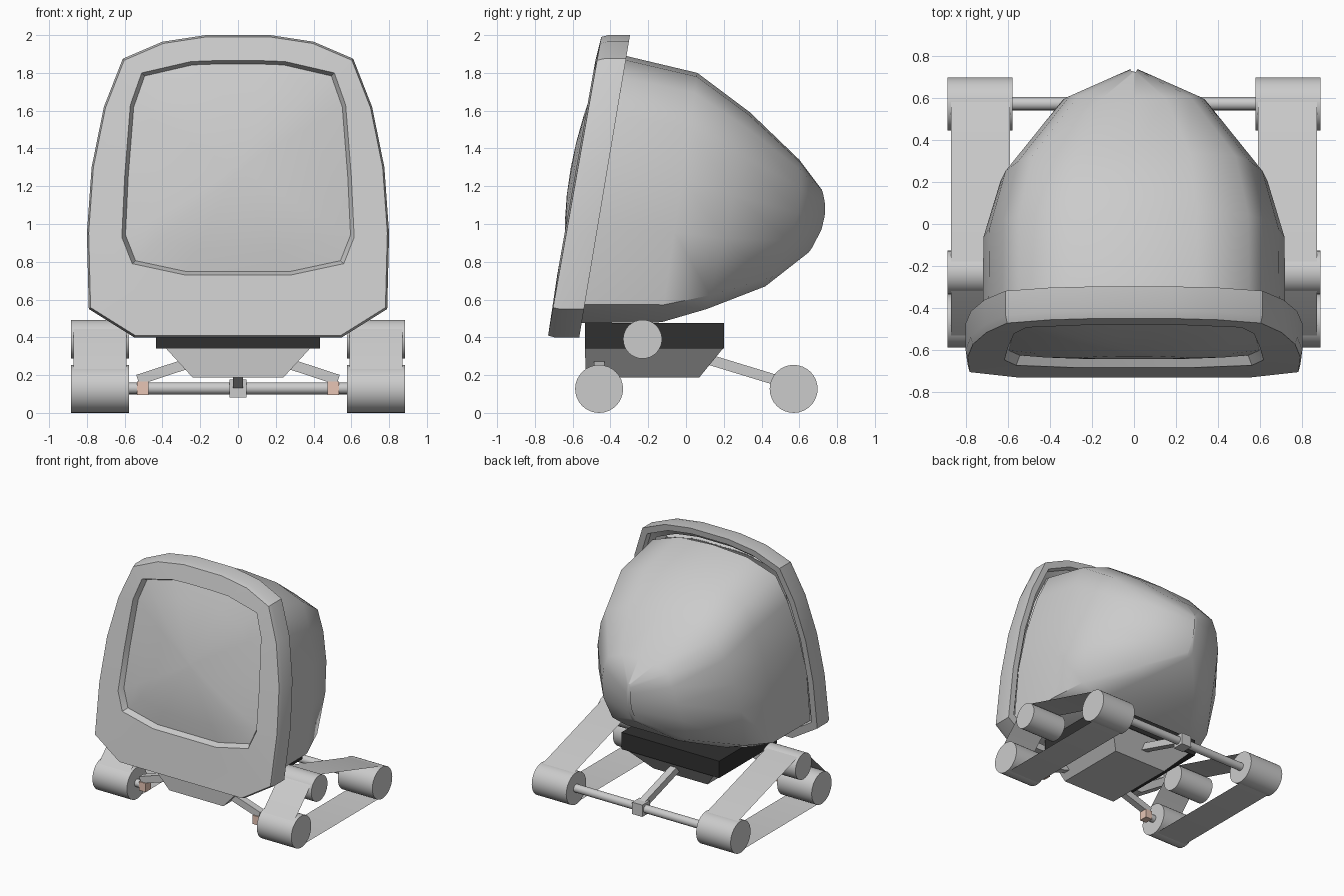
import bpy, bmesh, math
from mathutils import Vector
from mathutils.geometry import convex_hull_2d

if "Cube" in bpy.data.objects:
    bpy.data.objects.remove(bpy.data.objects["Cube"])


def material(name, rgb):
    m = bpy.data.materials.new(name)
    m.diffuse_color = (*rgb, 1)
    m.use_nodes = True
    m.node_tree.nodes["Principled BSDF"].inputs["Base Color"].default_value = m.diffuse_color
    return m


DARK = material("dark_plastic", (0.03, 0.03, 0.03))
COPPER = material("copper", (0.8, 0.56, 0.46))


def finish(name, bm, mat=None, smooth=None):
    bmesh.ops.recalc_face_normals(bm, faces=bm.faces)
    me = bpy.data.meshes.new(name)
    bm.to_mesh(me)
    bm.free()
    ob = bpy.data.objects.new(name, me)
    bpy.context.collection.objects.link(ob)
    if mat:
        me.materials.append(mat)
    if smooth:
        bpy.ops.object.select_all(action='DESELECT')
        ob.select_set(True)
        bpy.context.view_layer.objects.active = ob
        bpy.ops.object.shade_smooth_by_angle(angle=math.radians(smooth))
    return ob


def loft(name, rings, caps=(), mat=None, smooth=None):
    """Skin closed rings of equal point count; caps lists the rings to fill."""
    bm = bmesh.new()
    vs = [[bm.verts.new(p) for p in r] for r in rings]
    n = len(vs[0])
    for a, b in zip(vs, vs[1:]):
        for i in range(n):
            j = (i + 1) % n
            bm.faces.new((a[i], a[j], b[j], b[i]))
    for c in caps:
        bm.faces.new(vs[c])
    return finish(name, bm, mat, smooth)


def mirror_half(half):
    return half + [(-x, z) for x, z in reversed(half) if abs(x) > 1e-6]


def rect(x, y0, y1, z):
    return [(-x, y0, z), (x, y0, z), (x, y1, z), (-x, y1, z)]


def cyl_x(name, x0, x1, y, z, r, seg=32):
    ring = lambda x: [(x, y + r * math.cos(2 * math.pi * i / seg),
                       z + r * math.sin(2 * math.pi * i / seg)) for i in range(seg)]
    return loft(name, [ring(x0), ring(x1)], (0, -1), smooth=30)


def bar(name, a, b, side, t, mat=None):
    """Square-section bar from a to b; side is a direction across it."""
    a, b = Vector(a), Vector(b)
    s = Vector(side).normalized()
    u = (b - a).cross(s).normalized()
    ring = lambda p: [p + (s * i + u * j) * t / 2 for i, j in ((-1, -1), (1, -1), (1, 1), (-1, 1))]
    return loft(name, [ring(a), ring(b)], (0, -1), mat)


# Bezel and screen outlines, right half seen from the front
OUTER = mirror_half([(0.17, 2.0), (0.40, 1.965), (0.61, 1.875), (0.71, 1.62),
                     (0.775, 1.3), (0.80, 0.95), (0.79, 0.55), (0.55, 0.40)])
OPEN = mirror_half([(0.12, 1.865), (0.25, 1.86), (0.51, 1.80), (0.57, 1.63),
                    (0.60, 1.25), (0.615, 0.93), (0.56, 0.79), (0.28, 0.73)])


def front_y(z):
    return -0.70 + 0.178 * (z - 0.55)


def back_y(z):
    return -0.54 + 0.168 * (z - 0.55)


def ring(outline, s, yf, off=0, cz=1.2):
    pts = [(x * s, cz + (z - cz) * s) for x, z in outline]
    return [(x, yf(z) + off, z) for x, z in pts]


# Bezel frame
loft("bezel", [ring(OUTER, 0.88, back_y, -0.06), ring(OUTER, 0.93, back_y, -0.04),
               ring(OUTER, 0.94, back_y), ring(OUTER, 1.0, back_y),
               ring(OUTER, 1.0, front_y, 0.03), ring(OUTER, 0.988, front_y, -0.005),
               ring(OPEN, 1.0, front_y, -0.014), ring(OPEN, 0.965, front_y, 0.035, 1.29)],
     smooth=25)

# Bulging glass
loft("screen", [ring(OPEN, s, front_y, 0.035 - 0.078 * (1 - s * s), 1.29)
                for s in (0.97, 0.75, 0.5, 0.25, 0.02)], (-1,), smooth=30)

# Rear housing: section (top y, top z, bottom y, bottom z, half width, middle bulge)
SHAPE = mirror_half([(0, 1), (0.42, 0.985), (0.76, 0.92), (0.87, 0.78), (0.96, 0.58),
                     (1, 0.36), (0.97, 0.07), (0.68, 0.0), (0, 0)])
SHAPE.pop()  # merged below with the bottom centre point
SHAPE = mirror_half([(0, 1), (0.42, 0.985), (0.76, 0.92), (0.87, 0.78), (0.96, 0.58),
                     (1, 0.36), (0.97, 0.07), (0.68, 0.0)])
SECTIONS = [(-0.34, 1.895, -0.60, 0.475, 0.72, 0), (0.06, 1.80, -0.13, 0.48, 0.715, 0),
            (0.34, 1.59, 0.11, 0.55, 0.635, 0.01), (0.60, 1.34, 0.42, 0.67, 0.35, 0.07),
            (0.72, 1.18, 0.65, 0.85, 0.02, 0.045)]
loft("rear_housing", [[(u * w, yb + (yt - yb) * t + 4 * k * t * (1 - t), zb + (zt - zb) * t)
                       for u, t in SHAPE] for yt, zt, yb, zb, w, k in SECTIONS],
     (0, -1), smooth=50)

# Base plate and tapered chassis
loft("base_plate", [rect(0.435, -0.535, 0.2, 0.34), rect(0.435, -0.535, 0.2, 0.475)], (0, -1), DARK)
loft("chassis", [rect(0.24, -0.53, 0.07, 0.187), rect(0.38, -0.535, 0.195, 0.34)], (0, -1))

# Rear axle, its clamp and arm
cyl_x("rear_axle", -0.6, 0.6, 0.572, 0.13, 0.032, 16)
bar("rear_arm", (0, 0.08, 0.295), (0, 0.555, 0.15), (1, 0, 0), 0.055)
bar("rear_clamp", (-0.045, 0.572, 0.13), (0.045, 0.572, 0.13), (0, 1, 0), 0.095)

# Tracks on both sides
WHEELS = {"front_wheel": (-0.46, 0.127, 0.127), "rear_wheel": (0.57, 0.127, 0.127),
          "upper_wheel": (-0.23, 0.39, 0.103)}
pts = [Vector((y + (r - 0.003) * math.cos(i * math.pi / 16), z + (r - 0.003) * math.sin(i * math.pi / 16)))
       for y, z, r in WHEELS.values() for i in range(32)]
hull = [pts[i] for i in convex_hull_2d(pts)]
for s, side in ((-1, "left"), (1, "right")):
    for name, (y, z, r) in WHEELS.items():
        cyl_x(f"{name}_{side}", s * 0.578, s * 0.885, y, z, r)
    loft(f"track_belt_{side}", [[(s * x, p.x, p.y) for p in hull] for x in (0.59, 0.87)], smooth=30)
    cyl_x(f"front_stub_{side}", s * 0.48, s * 0.6, -0.46, 0.13, 0.03, 16)
    bar(f"front_clamp_{side}", (s * 0.475, -0.46, 0.13), (s * 0.535, -0.46, 0.13), (0, 1, 0), 0.07, COPPER)
    bar(f"front_arm_{side}", (s * 0.53, -0.46, 0.175), (s * 0.24, -0.46, 0.27), (0, 1, 0), 0.055)
